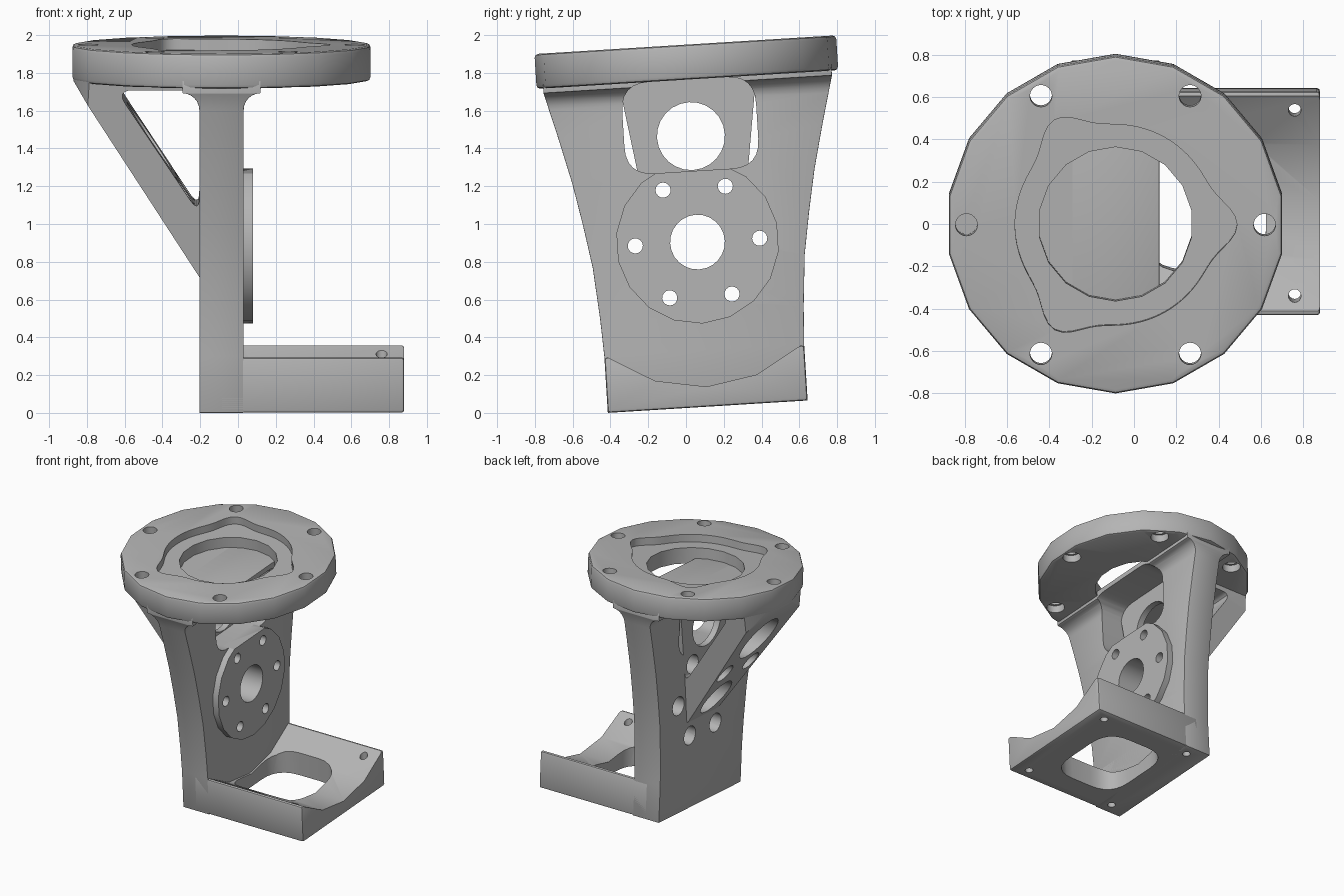
import bpy, bmesh, math
from mathutils import Matrix, Vector

cube = bpy.data.objects.get("Cube")
if cube:
    bpy.data.objects.remove(cube, do_unlink=True)

grey = bpy.data.materials.new("plain_grey")
grey.use_nodes = True
COLOUR = (0.46, 0.46, 0.46, 1)
grey.diffuse_color = COLOUR
grey.node_tree.nodes["Principled BSDF"].inputs["Base Color"].default_value = COLOUR

CX = -0.0875          # centre of ring and wall in x
BACK, FRONT = -0.205, 0.03   # wall faces
RING_LOW, RING_TOP = 1.735, 1.92
HUB = 0.873           # height of the motor axis


def prism(name, pts, axis, lo, hi):
    """Extrude a 2D outline along x, y or z."""
    place = {"x": lambda a, b, d: (d, a, b),
             "y": lambda a, b, d: (a, d, b),
             "z": lambda a, b, d: (a, b, d)}[axis]
    bm = bmesh.new()
    ends = [[bm.verts.new(place(a, b, d)) for a, b in pts] for d in (lo, hi)]
    n = len(pts)
    bm.faces.new(ends[0])
    bm.faces.new(ends[1][::-1])
    for i in range(n):
        j = (i + 1) % n
        bm.faces.new((ends[0][i], ends[1][i], ends[1][j], ends[0][j]))
    bmesh.ops.recalc_face_normals(bm, faces=bm.faces)
    mesh = bpy.data.meshes.new(name)
    bm.to_mesh(mesh)
    bm.free()
    mesh.materials.append(grey)
    obj = bpy.data.objects.new(name, mesh)
    bpy.context.collection.objects.link(obj)
    return obj


def circle(a, b, r, n=24):
    steps = [2 * math.pi * i / n - math.pi / 2 for i in range(n)]
    return [(a + r * math.cos(t), b + r * math.sin(t)) for t in steps]


def rect(a0, a1, b0, b1):
    return [(a0, b0), (a1, b0), (a1, b1), (a0, b1)]


def rounded(pts, r, steps=6):
    """Round every corner of an outline."""
    out = []
    for i, p in enumerate(pts):
        p = Vector(p)
        a = p + (Vector(pts[i - 1]) - p).normalized() * r
        b = p + (Vector(pts[(i + 1) % len(pts)]) - p).normalized() * r
        for k in range(steps + 1):
            t = k / steps
            out.append(tuple(a * (1 - t) ** 2 + p * 2 * t * (1 - t) + b * t * t))
    return out


def bake(obj):
    dg = bpy.context.evaluated_depsgraph_get()
    mesh = bpy.data.meshes.new_from_object(obj.evaluated_get(dg))
    obj.modifiers.clear()
    obj.data = mesh


def bevel(obj, width):
    mod = obj.modifiers.new("edge", "BEVEL")
    mod.width, mod.segments = width, 2
    mod.limit_method, mod.angle_limit = "ANGLE", math.radians(50)
    bake(obj)


def combine(obj, tools, op="DIFFERENCE"):
    for tool in tools:
        mod = obj.modifiers.new("cut", "BOOLEAN")
        mod.operation, mod.object, mod.solver = op, tool, "EXACT"
        bake(obj)


cutters = []


def cutter(*args):
    obj = prism("cutter", *args)
    obj.hide_render = True
    cutters.append(obj)
    return obj


# Top ring with lobed pocket, bore and counterbored screw holes
ring = prism("top_ring", circle(CX, 0, 0.8, 18), "z", RING_LOW, RING_TOP)
bevel(ring, 0.02)
pocket = []
for i in range(90):
    t = 2 * math.pi * i / 90
    third = 2 * math.pi / 3
    d = (t + third / 2) % third - third / 2
    r = 0.475 + 0.1 * math.exp(-(d / 0.24) ** 2)
    pocket.append((CX + r * math.cos(t), r * math.sin(t)))
ring_cuts = [cutter(pocket, "z", RING_TOP - 0.06, 2.2),
             cutter(circle(CX, 0, 0.365, 18), "z", 1.5, 2.2)]
for i in range(6):
    t = math.pi * i / 3
    x, y = CX + 0.705 * math.cos(t), 0.705 * math.sin(t)
    ring_cuts.append(cutter(circle(x, y, 0.052), "z", 1.5, 2.2))
    ring_cuts.append(cutter(circle(x, y, 0.068), "z", 1.5, RING_LOW + 0.06))
combine(ring, ring_cuts)

# Upright wall: flared thickness profile crossed with a widening outline
half = (FRONT - BACK) / 2
flare = [(half, 0)]
for k in range(7):
    t = math.pi / 12 * k
    flare.append((half + 0.09 * (1 - math.cos(t)), 1.62 + 0.09 * math.sin(t)))
flare.append((half + 0.09, RING_LOW + 0.04))
profile = [(CX + a, b) for a, b in flare] + [(CX - a, b) for a, b in reversed(flare)]
wall = prism("upright_wall", profile, "y", -1, 1)
edge = [(0.53, -0.1), (0.53, 0.3), (0.54, 0.5), (0.562, 0.77), (0.6, 1.0),
        (0.642, 1.22), (0.7, 1.46), (0.765, 1.71), (0.765, 1.9)]
outline = edge + [(-a, b) for a, b in reversed(edge)]
combine(wall, [cutter(outline, "x", -1, 1)], "INTERSECT")
bevel(wall, 0.015)

# Round mounting pad on the wall
pad = prism("mounting_pad", circle(0, HUB, 0.432, 18), "x", FRONT - 0.05, 0.08)

# Diagonal brace, narrower at the foot
TOP, FOOT = RING_LOW + 0.04, 0.7
brace = prism("diagonal_brace",
              [(BACK + 0.05, FOOT - 0.07), (BACK + 0.05, TOP), (-0.885, TOP), (-0.87, 1.735),
               (BACK, FOOT)], "y", -1, 1)
for v in brace.data.vertices:
    v.co.y *= 0.2 + 0.17 * max(0, v.co.z - FOOT) / (TOP - FOOT)
window = rounded([(-0.235 + 0.03, 1.04), (BACK, 1.7), (-0.645, 1.7)], 0.09)
combine(brace, [cutter(circle(CX, 0, 0.795, 18), "z", 0, 3)], "INTERSECT")
combine(brace, [cutter(window, "y", -1, 1),
                cutter(circle(0, 1.435, 0.18), "x", -1.2, 0)])

# Shared axle and screw holes, plus the wall window
axle_cuts = [cutter(circle(0, HUB, 0.145), "x", -1.2, 0.5)]
for i in range(6):
    t = math.pi * i / 3
    y, z = 0.33 * math.cos(t), HUB + 0.33 * math.sin(t)
    axle_cuts.append(cutter(circle(y, z, 0.04, 16), "x", -1.2, 0.5))
    axle_cuts.append(cutter(circle(y, z, 0.075, 16), "x", -1.2, -0.09))
opening = cutter(rounded(rect(-0.355, 0.355, 1.25, RING_LOW), 0.15), "x", -0.6, 0.5)
combine(wall, axle_cuts + [opening])
combine(pad, axle_cuts + [opening])
combine(brace, axle_cuts)

# Base tray with a scooped top, opening and corner holes
base = prism("base_tray", rect(-0.1, 0.88, -0.53, 0.53), "z", 0, 0.293)
bevel(base, 0.015)
corner_holes = [cutter(circle(x, y, 0.03, 16), "z", -0.5, h)
                for x, h in ((-0.05, 0.2), (0.76, 0.6)) for y in (-0.44, 0.44)]
combine(base, [cutter(circle(0, 0.896, 0.79, 18), "x", FRONT, 1.5),
               cutter(rounded(rect(0.045, 0.625, -0.33, 0.33), 0.2), "z", -0.5, 0.6)]
        + corner_holes)
combine(wall, corner_holes[:2])

# Remove cutters, tilt the parts and shade them
for obj in cutters:
    bpy.data.objects.remove(obj, do_unlink=True)
tilt = Matrix.Translation((0, 0.115, 0.033)) @ Matrix.Rotation(math.radians(3.55), 4, "X")
bpy.ops.object.select_all(action="DESELECT")
for obj in (ring, wall, pad, brace, base):
    obj.data.transform(tilt)
    obj.select_set(True)
    bpy.context.view_layer.objects.active = obj
bpy.ops.object.shade_smooth_by_angle(angle=math.radians(30))
